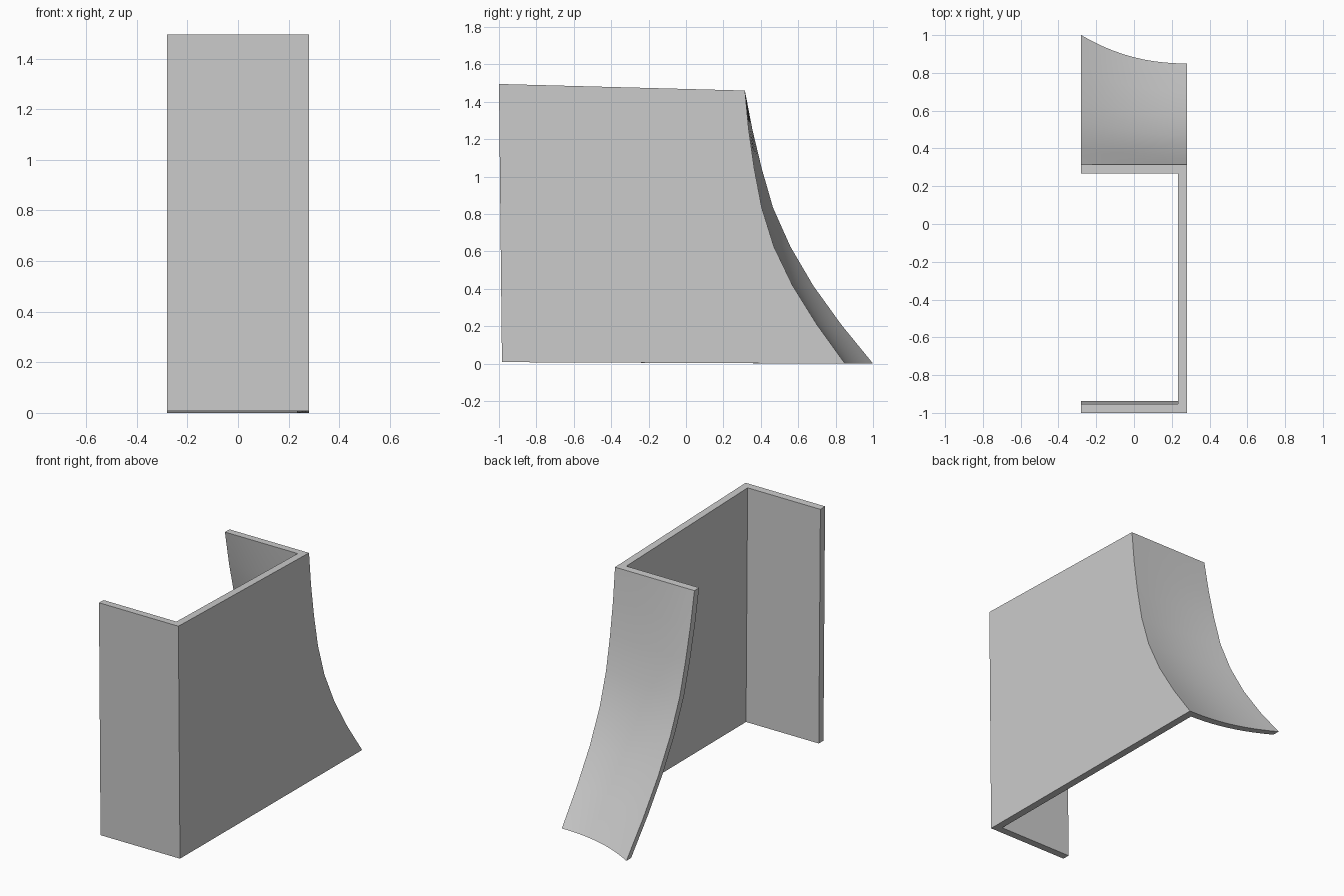
import bpy
import bmesh

cube = bpy.data.objects.get("Cube")
if cube:
    bpy.data.objects.remove(cube, do_unlink=True)

HALF, WALL, HEIGHT = 0.28, 0.047, 1.46
SEGMENTS = 10
# Rear edge from floor to rim: depth at the side wall, depth at the free edge
REAR = [(0.85, 1.0), (0.70, 0.83), (0.57, 0.68), (0.47, 0.558),
        (0.405, 0.465), (0.365, 0.405), (0.335, 0.355), (0.315, 0.315)]


def rear_y(row, x):
    near, far = REAR[row]
    return near + (far - near) * ((HALF - x) / (2 * HALF)) ** 2.2


def section(row, inset):
    """One U-shaped line across the shell, from front free edge to rear free edge."""
    k = row / (len(REAR) - 1)
    side = HALF - inset
    front = -1 + 0.016 * (1 - k) + inset
    line = [(-HALF, front), (side, front)]
    for i in range(SEGMENTS + 1):
        x = side - (side + HALF) * i / SEGMENTS
        line.append((x, rear_y(row, x) - inset))
    points = []
    for x, y in line:
        z = k * (HEIGHT + 0.035 * max(0, 0.315 - y) / 1.315)
        if y < 0:
            z += 0.008 * (1 - k)
        points.append((x, y, z))
    return points


# Shell: front panel, side wall and flared rear panel in one folded sheet
bm = bmesh.new()
outer = [[bm.verts.new(p) for p in section(r, 0)] for r in range(len(REAR))]
inner = [[bm.verts.new(p) for p in section(r, WALL)] for r in range(len(REAR))]


def skin(a, b):
    for i in range(len(a) - 1):
        bm.faces.new((a[i], a[i + 1], b[i + 1], b[i]))


for sheet in (outer, inner):
    for low, high in zip(sheet, sheet[1:]):
        skin(low, high)
# Rim, foot and the two free edges
for row in (0, -1):
    skin(outer[row], inner[row])
for col in (0, -1):
    skin([r[col] for r in outer], [r[col] for r in inner])
bmesh.ops.recalc_face_normals(bm, faces=bm.faces)

mesh = bpy.data.meshes.new("flared_shell")
bm.to_mesh(mesh)
bm.free()
shell = bpy.data.objects.new("flared_shell", mesh)
bpy.context.collection.objects.link(shell)

# Plain grey
grey = bpy.data.materials.new("plain_grey")
grey.use_nodes = True
colour = (0.6, 0.6, 0.6, 1)
grey.diffuse_color = colour
grey.node_tree.nodes["Principled BSDF"].inputs["Base Color"].default_value = colour
mesh.materials.append(grey)

bpy.ops.object.select_all(action="DESELECT")
shell.select_set(True)
bpy.context.view_layer.objects.active = shell
bpy.ops.object.shade_smooth_by_angle()
